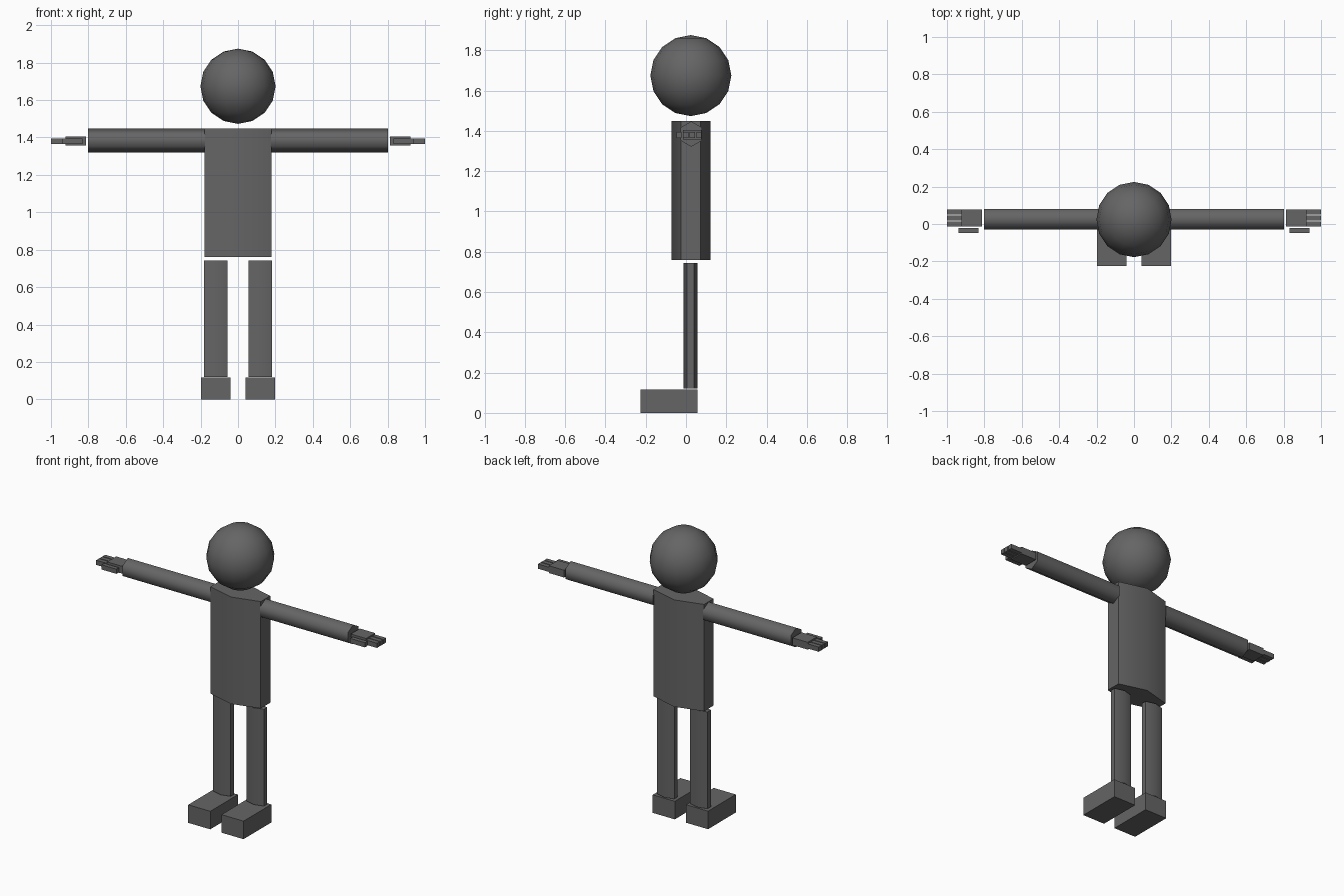
import bpy
import math

cube = bpy.data.objects.get("Cube")
if cube:
    bpy.data.objects.remove(cube, do_unlink=True)

grey = bpy.data.materials.new("dark_grey")
grey.use_nodes = True
COLOUR = (0.13, 0.13, 0.13, 1)
grey.diffuse_color = COLOUR
grey.node_tree.nodes["Principled BSDF"].inputs["Base Color"].default_value = COLOUR

MID_Y = 0.024


def finish(name, smooth=None):
    obj = bpy.context.object
    obj.name = name
    obj.data.materials.append(grey)
    bpy.ops.object.transform_apply(location=False, rotation=True, scale=True)
    if smooth:
        bpy.ops.object.shade_smooth_by_angle(angle=math.radians(smooth))
    return obj


def box(name, x, y, z):
    """Box from (min, max) ranges."""
    ranges = (x, y, z)
    bpy.ops.mesh.primitive_cube_add(size=1, location=[(a + b) / 2 for a, b in ranges])
    bpy.context.object.scale = [b - a for a, b in ranges]
    return finish(name)


def hex_prism(name, centre, half_x, half_y, height, rotation=(0, 0, 0)):
    """Six-sided cylinder with a ridge at the front and back."""
    bpy.ops.mesh.primitive_cylinder_add(vertices=6, radius=1, depth=height,
                                        location=centre, rotation=rotation)
    bpy.context.object.scale = (half_x / math.cos(math.pi / 6), half_y, 1)
    return finish(name, 65)


def side_range(side, a, b):
    return tuple(sorted((side * a, side * b)))


# Head and torso
bpy.ops.mesh.primitive_uv_sphere_add(segments=16, ring_count=8, radius=0.201,
                                     location=(0, MID_Y, 1.674))
finish("head", 60)
hex_prism("torso", (0, MID_Y, 1.104), 0.179, 0.097, 0.688)

for side, label in ((1, "left"), (-1, "right")):
    # Leg and foot
    hex_prism(label + "_leg", (side * 0.118, MID_Y - 0.002, 0.432), 0.0625, 0.034, 0.623)
    box(label + "_foot", side_range(side, 0.04, 0.197), (-0.225, 0.057), (0, 0.116))

    # Arm, ridge upward
    hex_prism(label + "_arm", (side * 0.49, MID_Y + 0.002, 1.384), 0.0545, 0.063, 0.625,
              (math.pi / 2, 0, math.pi / 2))

    # Hand with three fingers and a thumb
    box(label + "_palm", side_range(side, 0.813, 0.922), (-0.014, 0.078), (1.358, 1.405))
    for i in range(3):
        y = -0.014 + i * 0.0325
        box(f"{label}_finger_{i + 1}", side_range(side, 0.922, 1.0), (y, y + 0.027), (1.365, 1.395))
    box(label + "_thumb", side_range(side, 0.832, 0.938), (-0.048, -0.022), (1.365, 1.395))
